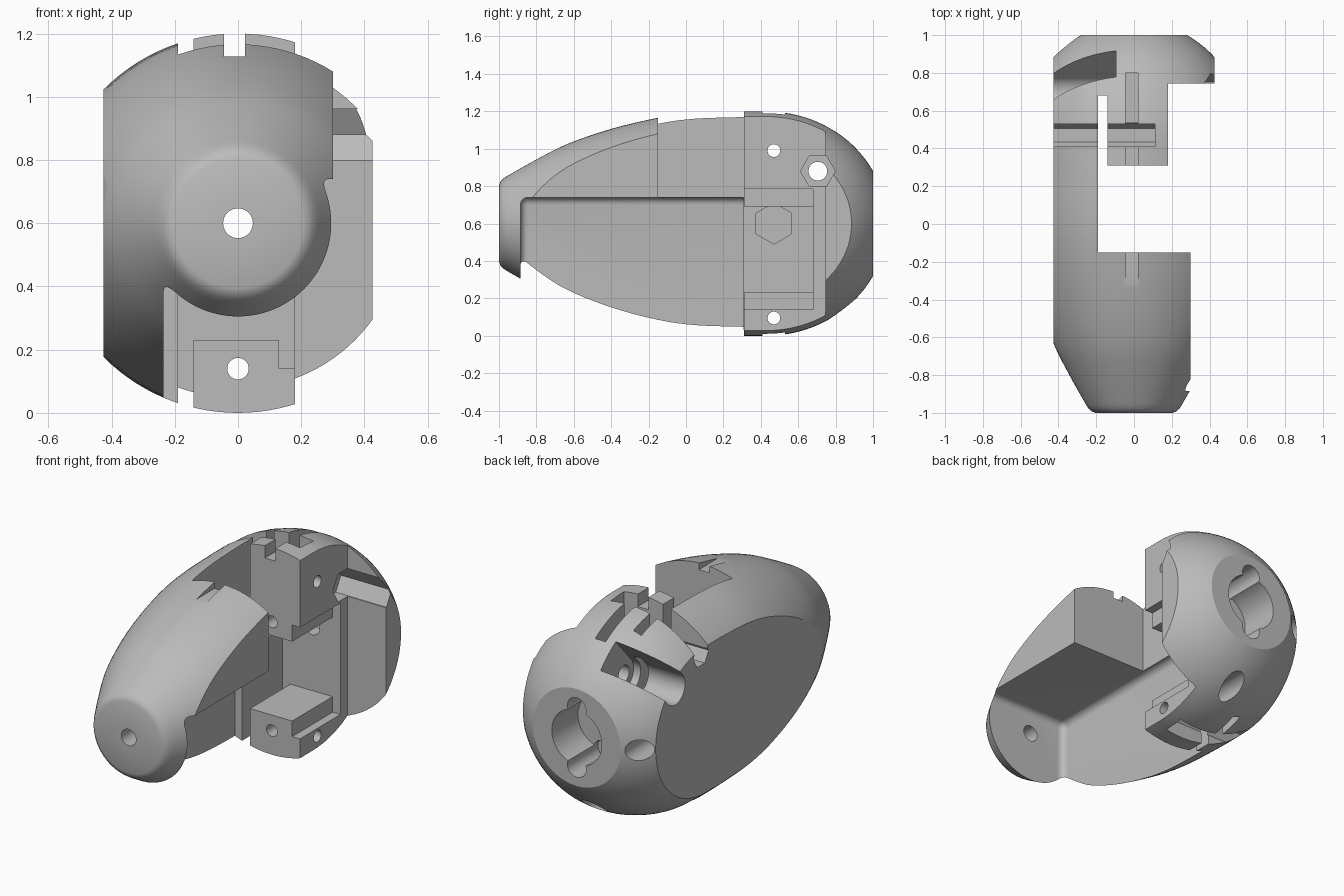
import bpy, bmesh, math
from mathutils import Matrix, Vector

if "Cube" in bpy.data.objects:
    bpy.data.objects.remove(bpy.data.objects["Cube"])

CENTRE = 0.6
grey = bpy.data.materials.new("plain grey")
grey.use_nodes = True
colour = (0.5, 0.5, 0.5, 1)
grey.diffuse_color = colour
grey.node_tree.nodes["Principled BSDF"].inputs["Base Color"].default_value = colour


def make(name, bm):
    bmesh.ops.recalc_face_normals(bm, faces=bm.faces)
    mesh = bpy.data.meshes.new(name)
    bm.to_mesh(mesh)
    bm.free()
    mesh.materials.append(grey)
    ob = bpy.data.objects.new(name, mesh)
    bpy.context.collection.objects.link(ob)
    return ob


def cut(bm):
    """Subtract a solid from the shell and throw the cutter away."""
    tool = make("cutter", bm)
    tool.hide_render = True
    mod = shell.modifiers.new("cut", 'BOOLEAN')
    mod.operation, mod.solver, mod.object = 'DIFFERENCE', 'EXACT', tool
    bpy.ops.object.modifier_apply(modifier=mod.name)
    bpy.data.objects.remove(tool)


def box(x, y, z=(-1, 3)):
    bm = bmesh.new()
    bmesh.ops.create_cube(bm, size=1)
    for v in bm.verts:
        v.co = Vector([a + (b - a) * (c + 0.5) for (a, b), c in zip((x, y, z), v.co)])
    return bm


def rod(axis, r, a, b, u, v, sides=40, turn=0.0):
    """Prism along 'X' at (y, z) = (u, v), or along 'Y' at (x, z) = (u, v)."""
    bm = bmesh.new()
    bmesh.ops.create_cone(bm, cap_ends=True, segments=sides, radius1=r, radius2=r, depth=b - a)
    bm.transform(Matrix.Rotation(turn, 4, 'Z'))
    if axis == 'X':
        move = Matrix.Translation(((a + b) / 2, u, v)) @ Matrix.Rotation(math.pi / 2, 4, 'Y')
    else:
        move = Matrix.Translation((u, (a + b) / 2, v)) @ Matrix.Rotation(math.pi / 2, 4, 'X')
    bm.transform(move)
    return bm


def trench(x, half, y, z, tilt, length=0.5):
    """Straight-sided channel leaving the point (y, z) at an angle from straight up."""
    bm = box(x, (-half, half), (0, length))
    bm.transform(Matrix.Translation((0, y, z)) @ Matrix.Rotation(-tilt, 4, 'X'))
    return bm


# Egg-shaped shell: a profile spun round the y axis
profile = [(-1, 0), (-1, 0.205), (-0.992, 0.224), (-0.978, 0.24), (-0.955, 0.255)]
nose = [(-0.955, 0.255), (-0.8, 0.342), (-0.635, 0.425), (-0.4, 0.506),
        (-0.15, 0.566), (0.05, 0.592), (0.3, 0.6)]
for i in range(len(nose) - 1):
    p0, p1, p2, p3 = (nose[min(max(i + k, 0), len(nose) - 1)] for k in (-1, 0, 1, 2))
    for s in (0.25, 0.5, 0.75, 1):
        profile.append(tuple(
            0.5 * (2 * b + (c - a) * s + (2 * a - 5 * b + 4 * c - d) * s ** 2
                   + (3 * b - a - 3 * c + d) * s ** 3)
            for a, b, c, d in zip(p0, p1, p2, p3)))
end = math.asin(0.57 / 0.645)
for i in range(17):
    t = end * i / 16
    profile.append((0.43 + 0.645 * math.sin(t), 0.6 * math.cos(t)))
profile.append((1, 0))

bm = bmesh.new()
verts = [bm.verts.new((r, y, 0)) for y, r in profile]
edges = [bm.edges.new(pair) for pair in zip(verts, verts[1:])]
bmesh.ops.spin(bm, geom=verts + edges, cent=(0, 0, 0), axis=(0, 1, 0),
               angle=2 * math.pi, steps=112)
bmesh.ops.remove_doubles(bm, verts=bm.verts, dist=1e-4)
bm.transform(Matrix.Translation((0, 0, CENTRE)))
shell = make("mouse_shaped_shell", bm)
shell.name = "egg_shell"
bpy.context.view_layer.objects.active = shell
shell.select_set(True)

# Flat sides
cut(box((-2, -0.425), (-2, 2)))
cut(box((0.425, 2), (-2, 2)))
cut(box((0.3, 2), (-2, 0.1)))

# Filleted pocket under the nose
bm = box((-0.235, 2), (-0.885, 0.308), (-1, 0.74))


def inner(v):
    return (v.co.x < 0) + (v.co.y < 0) + (v.co.z > 0)


bevel = [e for e in bm.edges
         if sum(all(test(v.co) for v in e.verts) for test in
                (lambda c: c.x < 0, lambda c: c.y < 0, lambda c: c.z > 0)) > 1]
bmesh.ops.bevel(bm, geom=bevel, offset=0.04, segments=6, profile=0.5, affect='EDGES')
cut(bm)

# Open middle, side rebate, slot beside the brackets, space between the brackets
cut(box((-0.19, 2), (-0.15, 0.31)))
cut(box((0.18, 2), (0, 0.745)))
cut(box((-0.19, -0.14), (0.2, 0.68)))
cut(box((-0.17, 0.137), (0.2, 0.68), (0.23, 0.69)))
cut(box((0.13, 0.25), (0.2, 0.68), (0.14, 0.785)))

# Sighting groove along the top
cut(box((-0.045, 0.022), (-0.5, 0.5), (1.127, 2)))
cut(box((-0.045, 0.022), (0.41, 0.8), (1.0, 2)))

# Bracket cross screws: pilot hole and open head channel
for z, tilt in ((0.99, 0), (0.095, math.pi)):
    cut(rod('X', 0.034, -0.1, 0.3, 0.47, z))
    cut(rod('X', 0.07, -1, 0.11, 0.47, z, 6))
    cut(trench((-1.01, 0.111), 0.0606, 0.47, z, tilt))

# Slanted screw: hole, nut recess and open head channel
cut(rod('X', 0.05, -0.2, 0.3, 0.705, 0.88))
cut(rod('X', 0.093, 0.1, 1, 0.705, 0.88, 6))
cut(rod('X', 0.09, -1, -0.095, 0.705, 0.88))
cut(trench((-1.01, -0.0951), 0.0899, 0.705, 0.88, math.radians(42)))

# Wall bolt with its nut recess
cut(rod('X', 0.058, -1, 0, 0.47, 0.6))
cut(rod('X', 0.11, -0.25, -0.16, 0.47, 0.6, 6, math.pi / 2))

# Lengthways holes: nose, back recess, bracket screws, side screw
cut(rod('Y', 0.047, -2, -0.7, 0, CENTRE))
cut(rod('Y', 0.16, 0.76, 2, 0, CENTRE))
cut(rod('Y', 0.047, 0.5, 0.9, 0, CENTRE))
for z in (0.14, 0.77):
    cut(rod('Y', 0.034, 0.2, 0.9, 0, z))
for x, z, start in ((0, 0.14, 0.62), (0, 0.77, 0.72), (0, 0.43, 0.72), (-0.36, 0.6, 0.72)):
    cut(rod('Y', 0.06, start, 2, x, z))

bpy.ops.object.shade_smooth_by_angle(angle=math.radians(28))
